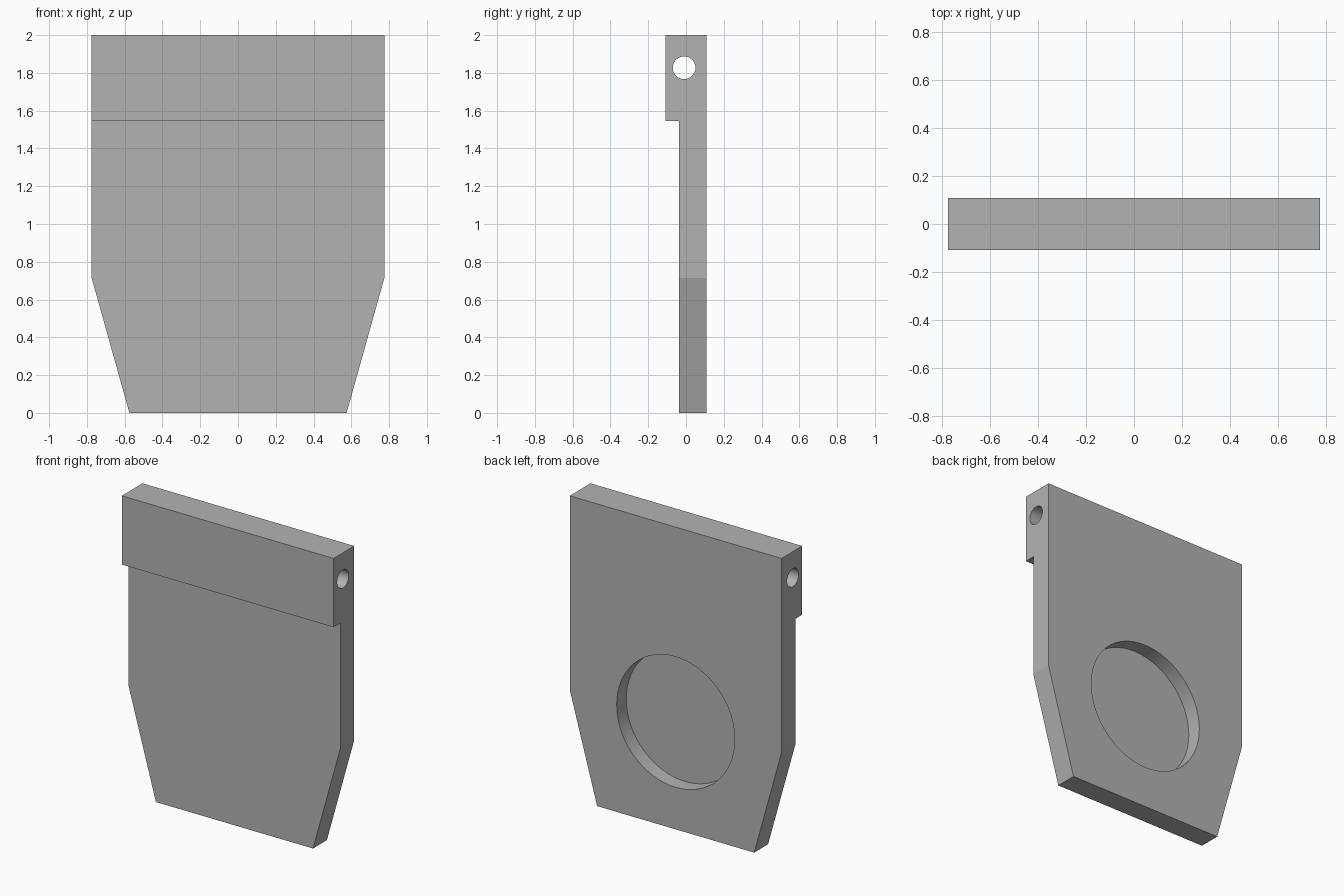
import bpy
import bmesh
import math

if "Cube" in bpy.data.objects:
    bpy.data.objects.remove(bpy.data.objects["Cube"], do_unlink=True)

HALF_WIDTH, HALF_FOOT = 0.775, 0.575
TOP, STEP, TAPER = 2.0, 1.545, 0.715
BACK, PLATE_FRONT, HEADER_FRONT = 0.108, -0.037, -0.108

grey = bpy.data.materials.new("plain grey")
grey.use_nodes = True
colour = (0.45, 0.45, 0.45, 1)
grey.diffuse_color = colour
grey.node_tree.nodes["Principled BSDF"].inputs["Base Color"].default_value = colour


def prism(name, outline, front, back):
    """Extrude an outline of (x, z) points from the front to the back."""
    bm = bmesh.new()
    face = bm.faces.new([bm.verts.new((x, front, z)) for x, z in outline])
    moved = bmesh.ops.extrude_face_region(bm, geom=[face])["geom"]
    verts = [v for v in moved if isinstance(v, bmesh.types.BMVert)]
    bmesh.ops.translate(bm, verts=verts, vec=(0, back - front, 0))
    bmesh.ops.recalc_face_normals(bm, faces=bm.faces)
    mesh = bpy.data.meshes.new(name)
    bm.to_mesh(mesh)
    bm.free()
    mesh.materials.append(grey)
    obj = bpy.data.objects.new(name, mesh)
    bpy.context.collection.objects.link(obj)
    return obj


def cut(target, name, radius, depth, location, rotation):
    """Cut a round hole into the target, then drop the cutter."""
    bpy.ops.mesh.primitive_cylinder_add(vertices=64, radius=radius, depth=depth,
                                        location=location, rotation=rotation)
    cutter = bpy.context.object
    cutter.name = name
    cutter.hide_render = True
    cutter.data.materials.append(grey)
    mod = target.modifiers.new(name, "BOOLEAN")
    mod.operation = "DIFFERENCE"
    mod.solver = "EXACT"
    mod.object = cutter
    bpy.context.view_layer.objects.active = target
    bpy.ops.object.modifier_apply(modifier=name)
    bpy.data.objects.remove(cutter, do_unlink=True)


# Tapered plate, up to the underside of the header
half = [(HALF_FOOT, 0), (HALF_WIDTH, TAPER), (HALF_WIDTH, STEP)]
plate = prism("tapered_plate", half + [(-x, z) for x, z in reversed(half)],
              PLATE_FRONT, BACK)

# Thicker header block, stepping forward of the plate
side = [(HALF_WIDTH, STEP), (HALF_WIDTH, TOP)]
header = prism("header_block", side + [(-x, z) for x, z in reversed(side)],
               HEADER_FRONT, BACK)

# Round recess in the back and pin hole along the header
cut(plate, "round_recess", 0.432, 0.2, (0, BACK, 0.71), (math.pi / 2, 0, 0))
cut(header, "pin_hole", 0.06, 2, (0, -0.01, 1.827), (0, math.pi / 2, 0))

# Smooth round walls, crisp edges
for obj in (plate, header):
    bpy.ops.object.select_all(action="DESELECT")
    obj.select_set(True)
    bpy.context.view_layer.objects.active = obj
    bpy.ops.object.shade_smooth_by_angle(angle=math.radians(12))
